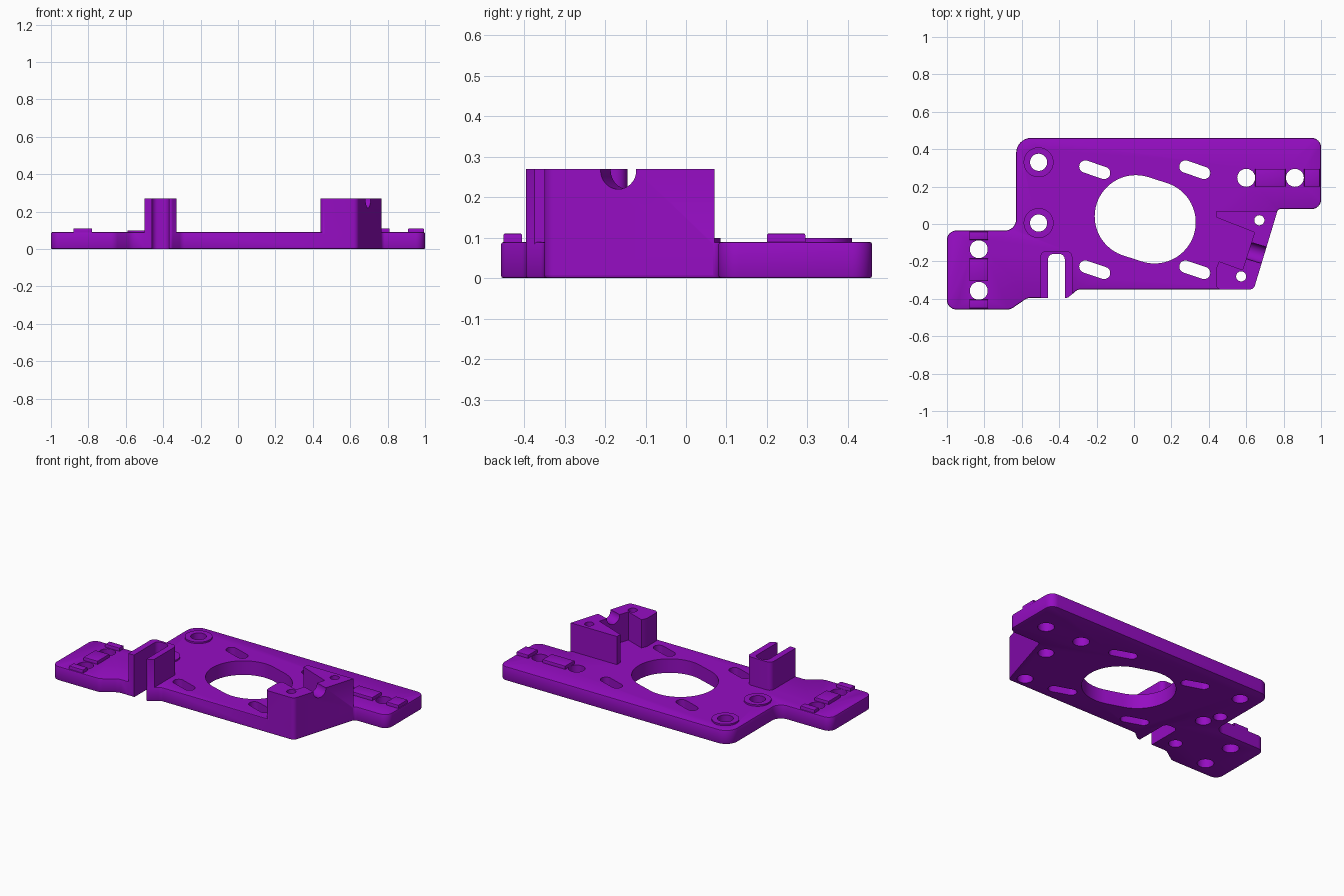
import bpy, bmesh, math
from mathutils import Vector

if "Cube" in bpy.data.objects:
    bpy.data.objects.remove(bpy.data.objects["Cube"])

purple = bpy.data.materials.new("purple")
purple.diffuse_color = (0.30, 0.004, 0.54, 1)
purple.use_nodes = True
purple.node_tree.nodes["Principled BSDF"].inputs["Base Color"].default_value = purple.diffuse_color


def rounded(points, seg=8):
    """Polygon of (x, y, corner radius) -> list of 2D points with arcs."""
    out, n = [], len(points)
    for i, (x, y, r) in enumerate(points):
        p = Vector((x, y))
        if r == 0:
            out.append(p)
            continue
        a = (Vector(points[i - 1][:2]) - p).normalized()
        b = (Vector(points[(i + 1) % n][:2]) - p).normalized()
        half = a.angle(b) / 2
        c = p + (a + b).normalized() * (r / math.sin(half))
        t = r / math.tan(half)
        s, e = p + a * t - c, p + b * t - c
        a0 = math.atan2(s.y, s.x)
        d = math.atan2(s.x * e.y - s.y * e.x, s.dot(e))
        for k in range(seg + 1):
            ang = a0 + d * k / seg
            out.append(c + Vector((math.cos(ang), math.sin(ang))) * r)
    return out


def stadium(x, y, dx, dy, r, seg=24):
    """Slot outline from centre (x, y) reaching +-(dx, dy), end radius r."""
    base = math.atan2(dy, dx)
    out = []
    for s in (1, -1):
        for k in range(seg + 1):
            a = base + (0 if s > 0 else math.pi) - math.pi / 2 + math.pi * k / seg
            out.append(Vector((x + s * dx + r * math.cos(a), y + s * dy + r * math.sin(a))))
    return out


def circle(x, y, r, n=32):
    return [Vector((x + r * math.cos(2 * math.pi * k / n),
                    y + r * math.sin(2 * math.pi * k / n))) for k in range(n)]


def rect(x0, x1, y0, y1):
    return [Vector(p) for p in ((x0, y0), (x1, y0), (x1, y1), (x0, y1))]


def prism(name, pts, z0, z1, bevel=0):
    bm = bmesh.new()
    face = bm.faces.new([bm.verts.new((p.x, p.y, z0)) for p in pts])
    ext = bmesh.ops.extrude_face_region(bm, geom=[face], use_keep_orig=True)
    bmesh.ops.translate(bm, vec=(0, 0, z1 - z0),
                        verts=[v for v in ext["geom"] if isinstance(v, bmesh.types.BMVert)])
    bmesh.ops.recalc_face_normals(bm, faces=bm.faces)
    if bevel:
        rims = [e for e in bm.edges if abs(e.verts[0].co.z - e.verts[1].co.z) < 1e-6]
        bmesh.ops.bevel(bm, geom=rims, offset=bevel, segments=2, profile=0.5, affect='EDGES')
    me = bpy.data.meshes.new(name)
    bm.to_mesh(me)
    bm.free()
    me.materials.append(purple)
    ob = bpy.data.objects.new(name, me)
    bpy.context.collection.objects.link(ob)
    return ob


def combine(target, tool, op):
    mod = target.modifiers.new("combine", 'BOOLEAN')
    mod.operation, mod.object, mod.solver = op, tool, 'EXACT'
    bpy.context.view_layer.objects.active = target
    bpy.ops.object.modifier_apply(modifier=mod.name)
    bpy.data.objects.remove(tool, do_unlink=True)


def cut(pts, z0=-0.1, z1=0.4):
    combine(plate, prism("cutter", pts, z0, z1), 'DIFFERENCE')


# Base plate with two mounting ears
T = 0.09
plate = prism("mounting_plate", rounded([
    (-.63, .46, .08), (1, .46, .05), (1, .08, .05), (.77, .08, .02),
    (.64, -.35, .03), (-.30, -.35, .04), (-.355, -.395, .02), (-.57, -.395, .06),
    (-.66, -.457, .06), (-1, -.457, .05), (-1, -.035, .05), (-.63, -.035, .06)]),
    0, T, 0.007)

# Tall sensor block with an open pocket on its inner side
block = prism("sensor_block", rounded([
    (.44, .07, 0), (.767, .07, 0), (.64, -.35, .03), (.44, -.35, .025),
    (.44, -.235, 0), (.455, -.2, 0), (.58, -.245, 0), (.645, -.045, 0),
    (.44, .035, 0)]), 0.008, 0.27)
combine(plate, block, 'UNION')

# U-shaped holder at the front edge
holder = prism("u_holder", rounded([
    (-.5, -.145, .03), (-.33, -.145, .03), (-.33, -.3745, 0),
    (-.355, -.395, .02), (-.5, -.395, 0)]), 0.008, 0.27)
combine(plate, holder, 'UNION')

# Raised rings around the two screw holes
for y in (.33, .005):
    combine(plate, prism("screw_ring", circle(-.51, y, .08, 48), .05, .1), 'UNION')

# Alignment ribs on both ears, broken around the holes
for r in ((.648, .81, .2, .295), (.91, .994, .2, .295),
          (-.88, -.78, -.451, -.405), (-.88, -.78, -.305, -.185),
          (-.88, -.78, -.085, -.041)):
    combine(plate, prism("rib", rect(*r), .05, .111, 0.005), 'UNION')

# Large central opening and the four slanted slots
cut(stadium(.06, .025, .05, -.016, .22, 40))
for x in (-.21, .325):
    for y in (.29, -.245):
        cut(stadium(x, y, .05, -.017, .033, 12))

# Through holes
for x, y, r in ((-.51, .33, .046), (-.51, .005, .046), (.6, .247, .048), (.86, .247, .048),
                (-.83, -.135, .048), (-.83, -.357, .048), (.67, .02, .027), (.573, -.28, .027)):
    cut(circle(x, y, r))

# Counterbores under the block and blind holes on the underside
for x, y, r, depth in ((.67, .02, .046, .06), (.573, -.28, .046, .06),
                       (-.555, .1, .04, .05), (-.555, -.295, .04, .05)):
    cut(circle(x, y, r), -.1, depth)

# Open slot through the U holder
cut(rounded([(-.46, -.16, .03), (-.37, -.16, .03), (-.37, -.6, 0), (-.46, -.6, 0)]))

# Round wire channel across the top of the sensor block wall
channel = prism("channel_cutter", circle(0, 0, .046), -.09, .09)
axis = Vector((.43, -.13, 0)).normalized()
channel.rotation_euler = axis.to_track_quat('Z', 'Y').to_euler()
channel.location = (.672, -.16, .266)
bpy.context.view_layer.update()
combine(plate, channel, 'DIFFERENCE')

# Smooth curved walls, sharp edges kept
plate.data.materials.clear()
plate.data.materials.append(purple)
for p in plate.data.polygons:
    p.material_index = 0
plate.select_set(True)
bpy.context.view_layer.objects.active = plate
bpy.ops.object.shade_smooth_by_angle(angle=math.radians(30))
